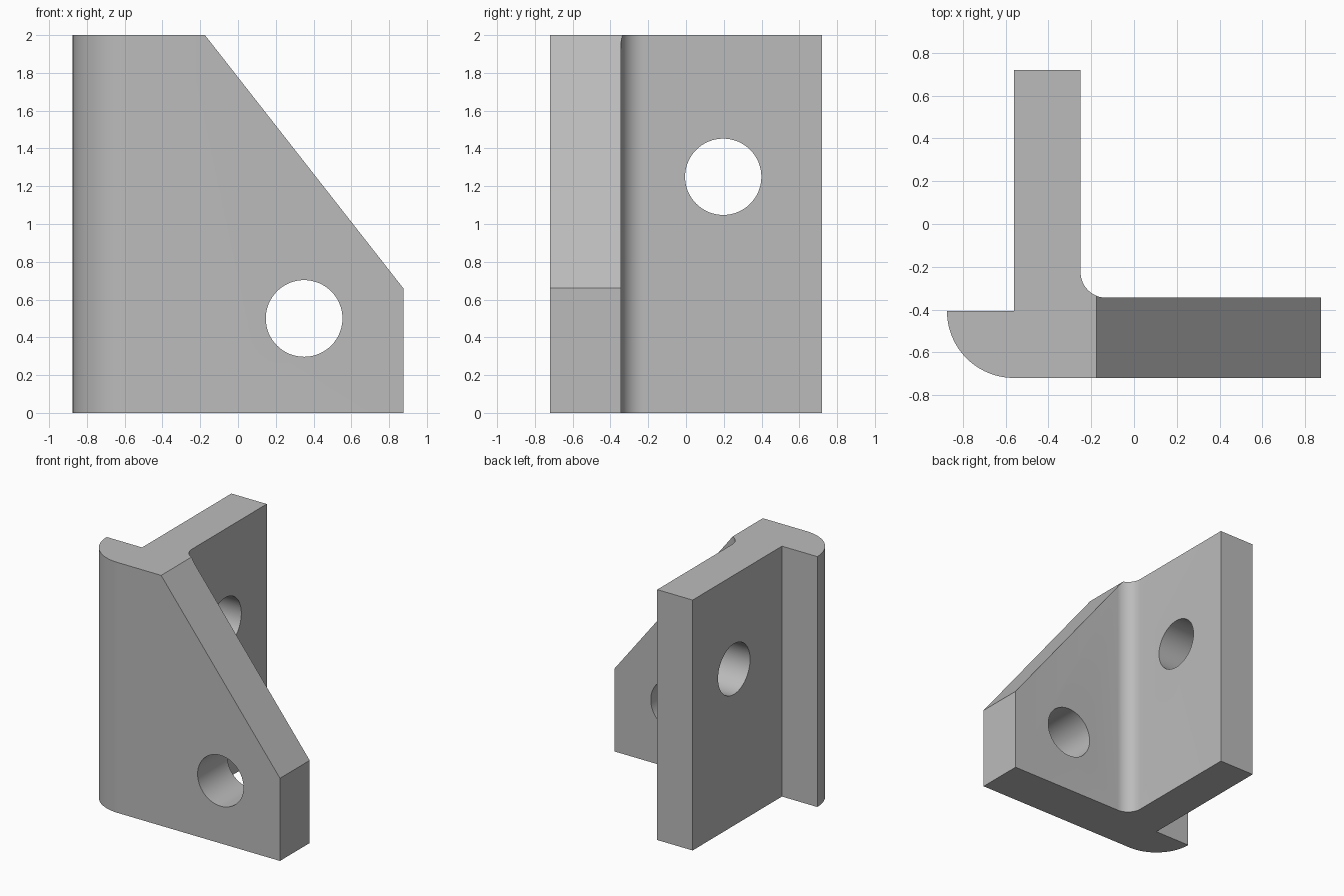
import bpy, bmesh, math
from mathutils import Vector

if "Cube" in bpy.data.objects:
    bpy.data.objects.remove(bpy.data.objects["Cube"], do_unlink=True)

HEIGHT = 2.0
X, Y = 0.875, 0.72            # half extents
WALL = 0.3125                 # upright flange thickness and nose radius
PLATE = 0.375                 # front plate thickness
FILLET = 0.12

grey = bpy.data.materials.new("plain_grey")
grey.use_nodes = True
colour = (0.5, 0.5, 0.5, 1)
grey.diffuse_color = colour
grey.node_tree.nodes["Principled BSDF"].inputs["Base Color"].default_value = colour


def arc(cx, cy, r, start, end, steps):
    angles = [math.radians(start + (end - start) * i / steps) for i in range(steps + 1)]
    return [(cx + r * math.cos(a), cy + r * math.sin(a)) for a in angles]


def prism(name, points, depth):
    """Extrude a flat outline upward."""
    bm = bmesh.new()
    face = bm.faces.new([bm.verts.new((x, y, 0)) for x, y in points])
    geom = bmesh.ops.extrude_face_region(bm, geom=[face])["geom"]
    top = [v for v in geom if isinstance(v, bmesh.types.BMVert)]
    bmesh.ops.translate(bm, verts=top, vec=(0, 0, depth))
    bmesh.ops.recalc_face_normals(bm, faces=bm.faces)
    mesh = bpy.data.meshes.new(name)
    bm.to_mesh(mesh)
    bm.free()
    mesh.materials.append(grey)
    obj = bpy.data.objects.new(name, mesh)
    bpy.context.collection.objects.link(obj)
    return obj


def drill(target, name, centre, axis, radius, length):
    """Cut a round through hole along an axis."""
    cutter = prism(name, arc(0, 0, radius, 0, 360 - 360 / 64, 63), length)
    cutter.rotation_mode = "QUATERNION"
    cutter.rotation_quaternion = Vector(axis).to_track_quat("Z", "Y")
    cutter.location = Vector(centre) - Vector(axis) * length / 2
    cutter.hide_render = True
    cutter.hide_set(True)
    cutter.display_type = "WIRE"
    mod = target.modifiers.new(name, "BOOLEAN")
    mod.operation = "DIFFERENCE"
    mod.solver = "EXACT"
    mod.object = cutter
    return cutter


# Bracket outline: front plate with rounded nose, upright flange and inner fillet
flange_back = -X + WALL
flange_face = flange_back + WALL
plate_back = -Y + PLATE
outline = arc(flange_back, -Y + WALL, WALL, 180, 270, 24)
outline += [(X, -Y), (X, plate_back)]
outline += arc(flange_face + FILLET, plate_back + FILLET, FILLET, 270, 180, 12)
outline += [(flange_face, Y), (flange_back, Y), (flange_back, -Y + WALL)]
bracket = prism("angle_bracket", outline, HEIGHT)

# Sloping cut across the upper corner of the plate
slope_top, slope_low = Vector((-0.175, 0, HEIGHT)), Vector((X, 0, 0.66))
run = slope_low - slope_top
bm = bmesh.new()
bm.from_mesh(bracket.data)
cut = bmesh.ops.bisect_plane(bm, geom=bm.verts[:] + bm.edges[:] + bm.faces[:],
                             plane_co=slope_top, plane_no=(-run.z, 0, run.x),
                             clear_outer=True)
rim = [e for e in cut["geom_cut"] if isinstance(e, bmesh.types.BMEdge)]
bmesh.ops.edgeloop_fill(bm, edges=rim)
bmesh.ops.recalc_face_normals(bm, faces=bm.faces)
bm.to_mesh(bracket.data)
bm.free()

# Bolt holes through the plate and the flange
cutters = [
    drill(bracket, "plate_hole", (0.35, -Y + PLATE / 2, 0.5), (0, 1, 0), 0.203, 0.6),
    drill(bracket, "flange_hole", (flange_back + WALL / 2, 0.197, 1.25), (1, 0, 0), 0.202, 0.6),
]

# Apply the cuts, then smooth the rounded faces
bpy.ops.object.select_all(action="DESELECT")
bpy.context.view_layer.objects.active = bracket
bracket.select_set(True)
for mod in list(bracket.modifiers):
    bpy.ops.object.modifier_apply(modifier=mod.name)
for cutter in cutters:
    bpy.data.objects.remove(cutter, do_unlink=True)
bpy.ops.object.shade_smooth_by_angle(angle=math.radians(30))
